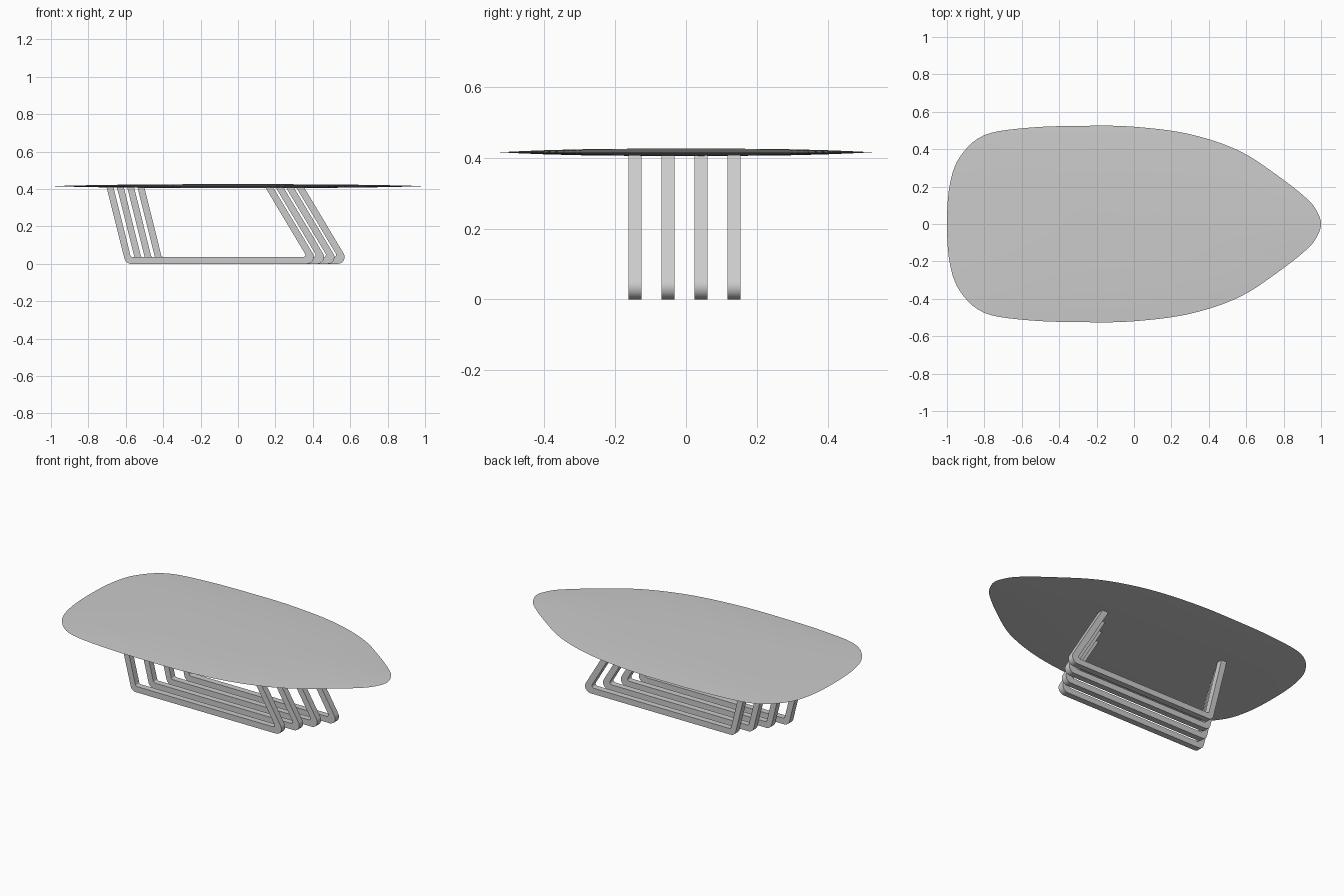
import bpy, bmesh, math
from mathutils import Vector

cube = bpy.data.objects.get("Cube")
if cube:
    bpy.data.objects.remove(cube, do_unlink=True)

# One plain grey for the whole table
grey = bpy.data.materials.new("plain grey")
grey.use_nodes = True
colour = (0.6, 0.6, 0.6, 1)
grey.diffuse_color = colour
grey.node_tree.nodes["Principled BSDF"].inputs["Base Color"].default_value = colour


def make_object(name, bm, angle):
    bmesh.ops.recalc_face_normals(bm, faces=bm.faces[:])
    mesh = bpy.data.meshes.new(name)
    bm.to_mesh(mesh)
    bm.free()
    mesh.materials.append(grey)
    obj = bpy.data.objects.new(name, mesh)
    bpy.context.collection.objects.link(obj)
    bpy.ops.object.select_all(action='DESELECT')
    obj.select_set(True)
    bpy.context.view_layer.objects.active = obj
    bpy.ops.object.shade_smooth_by_angle(angle=math.radians(angle))
    return obj


def smooth_loop(pts, steps):
    """Closed Catmull-Rom curve through the points."""
    out, n = [], len(pts)
    for i in range(n):
        a, b, c, d = (pts[(i + k) % n] for k in (-1, 0, 1, 2))
        for j in range(steps):
            t = j / steps
            out.append(0.5 * (2 * b + (c - a) * t + (2 * a - 5 * b + 4 * c - d) * t ** 2
                              + (3 * b - a - 3 * c + d) * t ** 3))
    return out


def fillet(prev, corner, nxt, radius, steps=6):
    """Points of an arc that rounds one corner."""
    u, v = (prev - corner).normalized(), (nxt - corner).normalized()
    half = u.angle(v) / 2
    centre = corner + (u + v).normalized() * radius / math.sin(half)
    start = corner + u * radius / math.tan(half) - centre
    end = corner + v * radius / math.tan(half) - centre
    sweep = math.pi - 2 * half
    return [centre + (start * math.sin((1 - k / steps) * sweep)
                      + end * math.sin(k / steps * sweep)) / math.sin(sweep)
            for k in range(steps + 1)]


# Tabletop: surfboard outline, thin lens section
side = [Vector(p) for p in (
    (-1, 0), (-.985, .21), (-.93, .36), (-.80, .475), (-.56, .515), (-.265, .525),
    (0, .52), (.30, .48), (.565, .39), (.78, .25), (.93, .13), (.982, .06), (1, 0))]
mirrored = [Vector((p.x, -p.y)) for p in reversed(side[1:-1])]
outline = smooth_loop(side + mirrored, 5)
MID, HALF = 0.4155, 0.0103
scales = (.3, .55, .75, .88, .96, 1)

bm = bmesh.new()
count = len(outline)


def ring(s, sign):
    z = MID + sign * HALF * (1 - s ** 3)
    return [bm.verts.new((p.x * s, p.y * s, z)) for p in outline]


rim = ring(1, 0)
for sign in (1, -1):
    rings = [ring(s, sign) for s in scales[:-1]] + [rim]
    centre = bm.verts.new((0, 0, MID + sign * HALF))
    for i in range(count):
        j = (i + 1) % count
        bm.faces.new((centre, rings[0][i], rings[0][j]))
        for a, b in zip(rings, rings[1:]):
            bm.faces.new((a[i], b[i], b[j], a[j]))
make_object("tabletop", bm, 60)

# Leg frames: four slanted U-shaped bars, each stepped sideways and back
TOP, BAR, WIDTH = 0.411, 0.036, 0.037
outer = [Vector(p) for p in ((-.703, TOP), (-.60, 0), (.433, 0), (.187, TOP))]
inner = [Vector(p) for p in ((-.666, TOP), (-.573, BAR), (.369, BAR), (.145, TOP))]


def rounded(pts, radius):
    a, b, c, d = pts
    return [a] + fillet(a, b, c, radius) + fillet(b, c, d, radius) + [d]


outside, inside = rounded(outer, .036), rounded(inner, .012)
for n in range(4):
    dx, y = n * 0.055, -0.1445 + n * 0.0933
    bm = bmesh.new()
    sections = []
    for o, i in zip(outside, inside):
        sections.append([bm.verts.new((p.x + dx, y + s * WIDTH / 2, p.y))
                         for p, s in ((o, -1), (o, 1), (i, 1), (i, -1))])
    for a, b in zip(sections, sections[1:]):
        for k in range(4):
            m = (k + 1) % 4
            bm.faces.new((a[k], a[m], b[m], b[k]))
    bm.faces.new(sections[0])
    bm.faces.new(sections[-1])
    make_object(f"leg_frame_{n + 1}", bm, 30)
